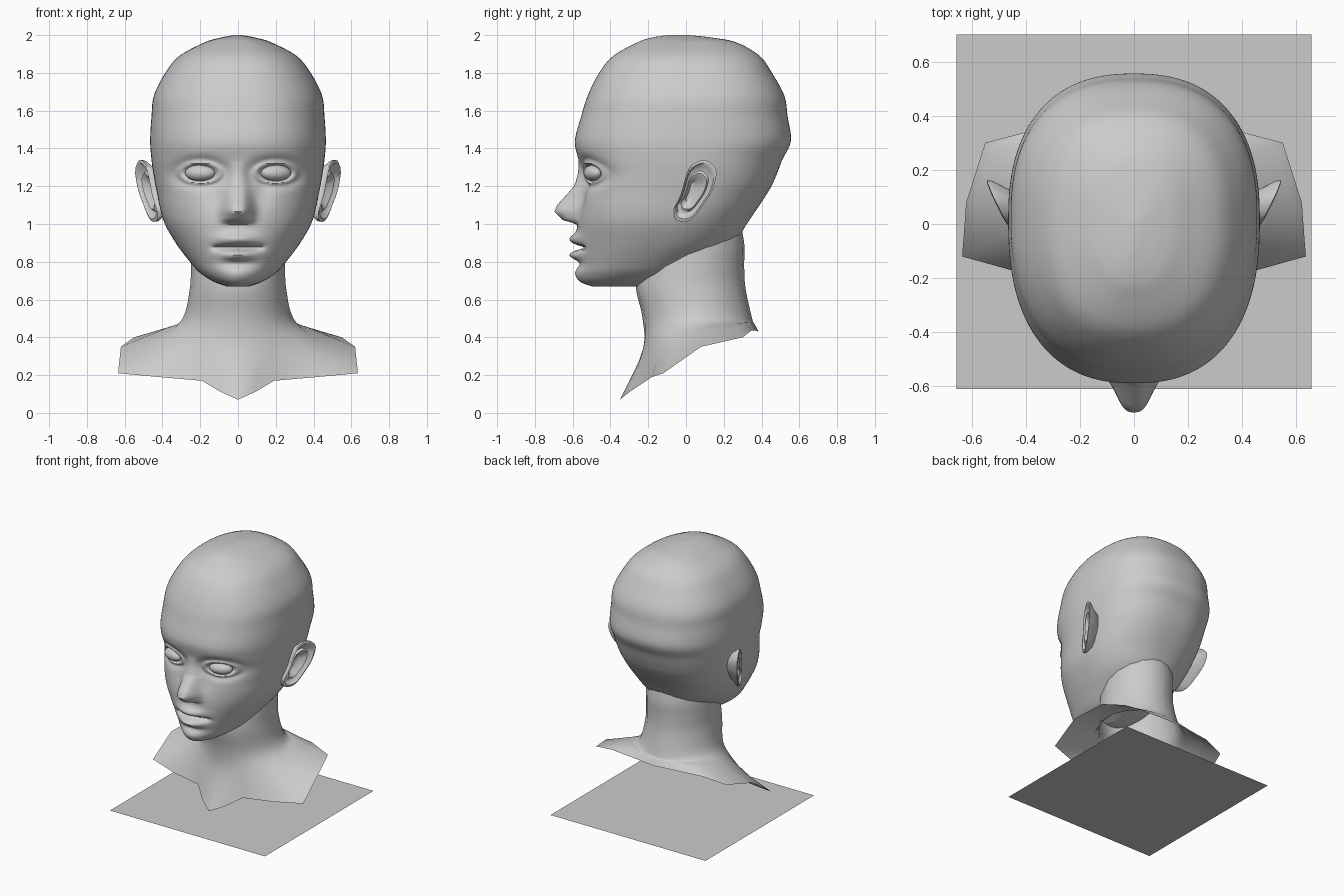
import bpy
from math import sin, cos, pi, exp, radians
from mathutils import Vector

old = bpy.data.objects.get("Cube")
if old:
    bpy.data.objects.remove(old, do_unlink=True)

grey = bpy.data.materials.new("matte grey")
grey.use_nodes = True
tone = (0.6, 0.6, 0.6, 1)
grey.diffuse_color = tone
grey.node_tree.nodes["Principled BSDF"].inputs["Base Color"].default_value = tone


def finish(ob, name, smooth=True):
    ob.name = name
    ob.data.materials.append(grey)
    if smooth:
        bpy.ops.object.select_all(action='DESELECT')
        ob.select_set(True)
        bpy.context.view_layer.objects.active = ob
        bpy.ops.object.shade_smooth_by_angle(angle=radians(55))
    return ob


def loft(name, rings, cap_start=False, cap_end=False):
    """Skin closed rings of equal size."""
    n = len(rings[0])
    verts = [p for ring in rings for p in ring]
    faces = []
    for r in range(len(rings) - 1):
        for i in range(n):
            j = (i + 1) % n
            faces.append((r * n + i, r * n + j, r * n + n + j, r * n + n + i))
    if cap_start:
        faces.append(tuple(reversed(range(n))))
    if cap_end:
        faces.append(tuple(range(len(verts) - n, len(verts))))
    mesh = bpy.data.meshes.new(name)
    mesh.from_pydata(verts, [], faces)
    mesh.update()
    ob = bpy.data.objects.new(name, mesh)
    bpy.context.collection.objects.link(ob)
    return finish(ob, name)


def spline(pts, steps):
    """Smooth curve through points of any dimension."""
    pts = [Vector(p) for p in pts]
    out = []
    for i in range(len(pts) - 1):
        a, b, c, d = pts[max(i - 1, 0)], pts[i], pts[i + 1], pts[min(i + 2, len(pts) - 1)]
        for s in range(steps):
            t = s / steps
            out.append(b + (c - a) * (t / 2) + (a * 2 - b * 5 + c * 4 - d) * (t * t / 2)
                       + (b * 3 - a - c * 3 + d) * (t ** 3 / 2))
    return out + [pts[-1]]


def bell(v, centre, width, power=2):
    return exp(-abs((v - centre) / width) ** power)


def ramp(pairs, v):
    """Piecewise linear lookup, keys descending."""
    if v >= pairs[0][0] or v <= pairs[-1][0]:
        return 0
    for (a, p), (b, q) in zip(pairs, pairs[1:]):
        if v >= b:
            return p + (q - p) * (a - v) / (a - b)


NOSE = [(1.33, 0), (1.2, .035), (1.1, .115), (1.065, .125), (1.02, .075), (1.0, 0)]
EYE = Vector((.2, -.49, 1.27))


def relief(x, z):
    """How far the face stands forward of the plain skull."""
    x = abs(x)
    width = .04 + .035 * min(1, max(0, (1.3 - z) / .22))
    f = ramp(NOSE, z) * bell(x, 0, width, 3)
    # eye sockets and lids
    e = (((x - EYE.x) / .083) ** 2 + ((z - EYE.z) / .043) ** 2) ** .5
    f += .02 * bell(e, 1.25, .25) - .035 * bell(e, 0, 1.9, 4)
    f -= .015 * bell(x, .13, .05) * bell(z, 1.17, .08)
    # lips, mouth line and chin
    f += .042 * bell(z, .92, .03) * bell(x, 0, .1)
    f += .045 * bell(z, .835, .026) * bell(x, 0, .085)
    f -= .045 * bell(z, .875, .012) * bell(x, 0, .13, 6)
    f -= .012 * bell(z, .79, .02) * bell(x, 0, .08)
    f += .012 * bell(z, .735, .03) * bell(x, 0, .08)
    return f


# head: height, half width, front, back of each section
SECTIONS = [
    (2.0, .02, -.1, .02), (1.985, .1, -.19, .15), (1.96, .18, -.26, .27),
    (1.89, .31, -.385, .39), (1.8, .385, -.46, .455), (1.68, .445, -.52, .52),
    (1.57, .458, -.555, .538), (1.44, .465, -.588, .555), (1.34, .458, -.57, .51),
    (1.25, .445, -.557, .475), (1.17, .43, -.56, .435), (1.02, .395, -.575, .335),
    (.9, .33, -.575, .25), (.8, .255, -.572, .1), (.74, .2, -.575, 0),
    (.695, .13, -.56, -.12), (.67, .06, -.5, -.2)]
COLUMNS = 192


def head_ring(z, w, front, back):
    mid = (front + back) / 2 + .03
    n = 2 + .4 * min(1, max(0, (z - .7) / .4))
    ring = []
    for i in range(COLUMNS):
        t = 2 * pi * i / COLUMNS
        a = t - .45 * sin(t)
        s, c = sin(a), cos(a)
        x = w * abs(s) ** (2 / n) * (1 if s > 0 else -1)
        k = abs(c) ** (2 / n)
        y = mid + (front - mid) * k - relief(x, z) if c > 0 else mid + (back - mid) * k
        ring.append((x, y, z))
    return ring


loft("head", [head_ring(*s) for s in reversed(spline(SECTIONS, 10))], True, True)

# neck and shoulders: hem from the breastbone round to the nape
HEM = [(0, -.35, .07), (.09, -.3, .11), (.19, -.21, .17), (.42, -.18, .19),
       (.635, -.12, .21), (.62, .08, .35), (.55, .3, .4), (.38, .345, .435),
       (.18, .37, .435), (0, .385, .43)]
ANGLES = [0, 18, 36, 60, 85, 105, 125, 145, 163, 180]
NECK = [(1.1, .23, -.2, .27), (.9, .245, -.23, .308), (.78, .25, -.25, .308),
        (.66, .256, -.265, .315), (.5, .295, -.23, .35)]
strips = []
for i, (hem, deg) in enumerate(zip(HEM, ANGLES)):
    a = radians(deg)
    col = []
    for z, w, front, back in NECK:
        mid, half = (front + back) / 2, (back - front) / 2
        col.append(Vector((w * sin(a), mid - half * cos(a), z)))
    hem, base = Vector(hem), col[-1]
    out = .35 * min(1, i / 3)
    mid = base.lerp(hem, out)
    mid.z = base.z + (hem.z - base.z) * .4
    strips.append(spline(col + [mid, hem], 5))
rings = []
for row in zip(*strips):
    left = [tuple(p) for p in row]
    rings.append(left + [(-x, y, z) for x, y, z in left[-2:0:-1]])
loft("neck_and_shoulders", rings[::-1])

# ears: outline in side view, then rings as centre pull and sideways shift
EAR = [(-.065, 1.08), (-.055, 1.025), (0, 1.012), (.045, 1.04), (.09, 1.1), (.14, 1.18),
       (.162, 1.27), (.14, 1.315), (.095, 1.34), (.03, 1.31), (0, 1.25), (-.025, 1.16)]
FOLDS = [(.55, -.13), (.75, -.06), (.98, -.02), (1, 0), (.9, .004), (.8, -.018),
         (.66, -.022), (.58, -.006), (.46, -.014), (.34, -.04), (.1, -.042)]
outline = spline(EAR + EAR[:1], 3)[:-1]
for side, label in ((1, "left"), (-1, "right")):
    rings = []
    for scale, shift in FOLDS:
        ring = []
        for y, z in outline:
            py, pz = .035 + (y - .035) * scale, 1.17 + (z - 1.17) * scale
            px = .445 + .47 * (py + .04) + .06 * (pz - 1.2) + shift
            ring.append((side * px, py, pz))
        rings.append(ring if side > 0 else ring[::-1])
    loft(label + "_ear", rings, True, True)

    # eyeball
    bpy.ops.mesh.primitive_uv_sphere_add(
        segments=32, ring_count=16, location=(side * EYE.x, EYE.y, EYE.z),
        rotation=(0, 0, side * radians(18)))
    ball = bpy.context.object
    ball.scale = (.083, .048, .043)
    finish(ball, label + "_eye")

# ground plate
bpy.ops.mesh.primitive_plane_add(size=1.31, location=(0, .045, 0))
finish(bpy.context.object, "base_plate", False)
